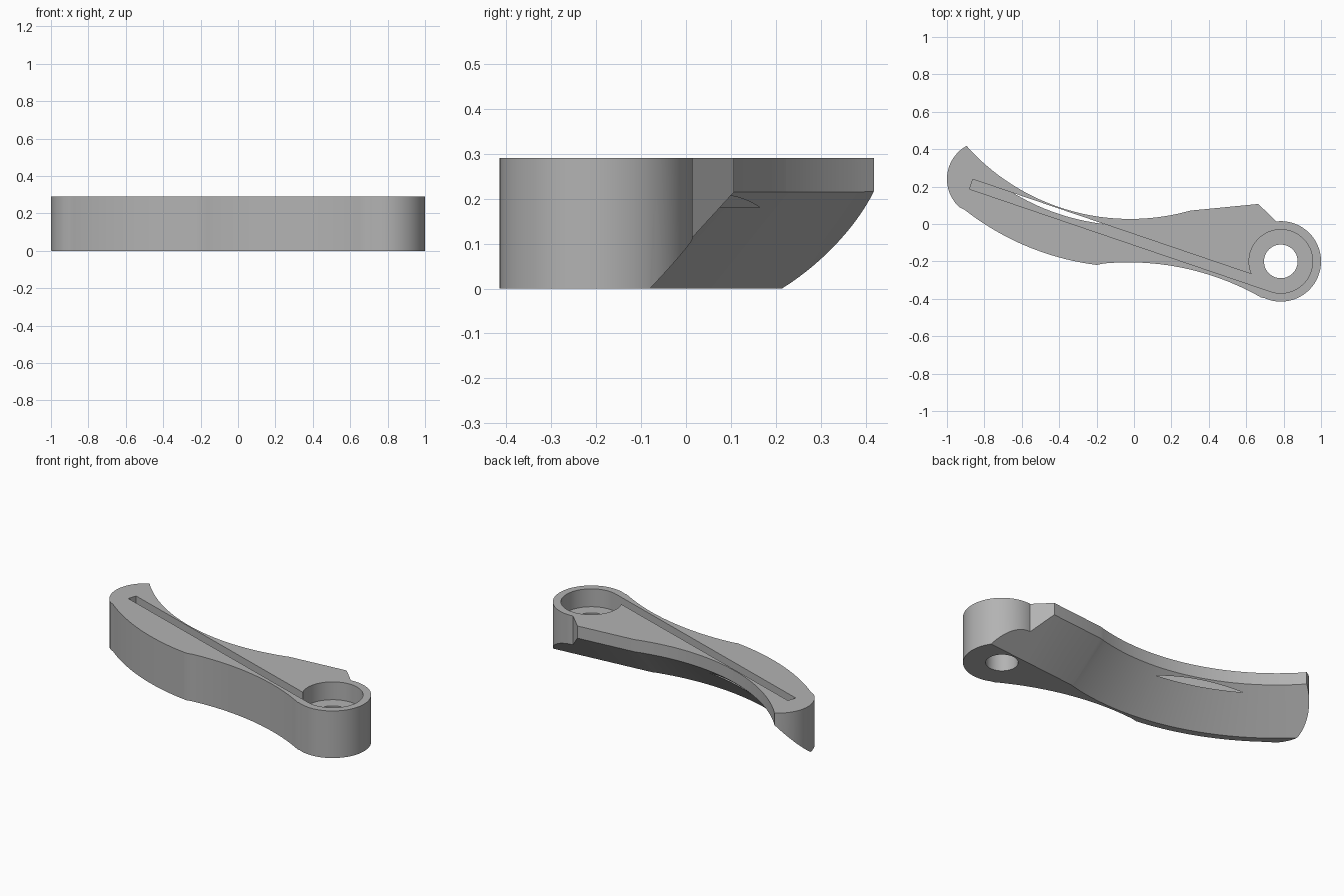
import bpy
import bmesh
from math import radians, cos, sin
from mathutils import Vector

if "Cube" in bpy.data.objects:
    bpy.data.objects.remove(bpy.data.objects["Cube"], do_unlink=True)

HEIGHT = 0.29
LIP = 0.215          # lower edge of the upright back face
FLOOR = 0.18         # depth of the groove and bearing seat
OVERLAP = 0.02
BOSS = Vector((0.785, -0.2))
BEND = Vector((-0.02, 1.205))


def arc(center, radius, start, end, steps=24):
    """Points on an arc, angles in degrees."""
    angles = [radians(start + (end - start) * i / steps) for i in range(steps + 1)]
    return [center + radius * Vector((cos(a), sin(a))) for a in angles]


def make_object(name, bm):
    bmesh.ops.remove_doubles(bm, verts=bm.verts, dist=0.0005)
    bmesh.ops.recalc_face_normals(bm, faces=bm.faces)
    mesh = bpy.data.meshes.new(name)
    bm.to_mesh(mesh)
    bm.free()
    obj = bpy.data.objects.new(name, mesh)
    bpy.context.collection.objects.link(obj)
    return obj


def prism(name, outline, bottom, top):
    """Extrude a flat outline between two heights."""
    bm = bmesh.new()
    face = bm.faces.new([bm.verts.new((p.x, p.y, bottom)) for p in outline])
    extruded = bmesh.ops.extrude_face_region(bm, geom=[face])["geom"]
    moved = [v for v in extruded if isinstance(v, bmesh.types.BMVert)]
    bmesh.ops.translate(bm, verts=moved, vec=(0, 0, top - bottom))
    return make_object(name, bm)


def sweep(name, path, section):
    """Sweep an (inward offset, height) section along a plan path."""
    bm = bmesh.new()
    rings = []
    for i, p in enumerate(path):
        along = (path[min(i + 1, len(path) - 1)] - path[max(i - 1, 0)]).normalized()
        inward = Vector((along.y, -along.x))
        spots = [(p + inward * offset, z) for offset, z in section]
        rings.append([bm.verts.new((q.x, q.y, z)) for q, z in spots])
    count = len(section)
    for a, b in zip(rings, rings[1:]):
        for j in range(count):
            k = (j + 1) % count
            bm.faces.new((a[j], a[k], b[k], b[j]))
    bm.faces.new(rings[0])
    bm.faces.new(rings[-1])
    return make_object(name, bm)


# Lever body: rounded tip, two front curves, round boss, concave back
heel = Vector((0.665, 0.107))
back = arc(BEND, 1.178, 222.2, 285.8, 40)
outline = arc(Vector((-0.797, 0.24)), 0.203, 118.9, 227)
outline += arc(BEND, 1.435, 230.6, 262.8)[1:]
outline += arc(Vector((-0.03, -1.64)), 1.435, 96.8, 60.3)[1:]
outline += arc(BOSS, 0.215, -119.2, 96.6, 48)[1:]
outline += [heel] + back[:0:-1]
lever = prism("lever_arm", outline, 0, HEIGHT)

# Sloped underside along the back edge, run past both ends
run_out = heel + (heel - back[-1])
lead_in = arc(BEND, 1.178, 202, 222.2, 8)[:-1]
section = [(-OVERLAP, LIP + OVERLAP), (LIP + OVERLAP, -OVERLAP), (-OVERLAP, -OVERLAP)]
undercut = sweep("undercut_cutter", lead_in + back + [heel, run_out], section)

# Bearing seat with a straight groove running off its tangent
side = Vector((cos(radians(251.2)), sin(radians(251.2))))
away = Vector((side.y, -side.x))
seat = arc(BOSS, 0.17, 203.8, -108.8, 56)
seat += [BOSS + side * 0.17 + away * 1.7, BOSS + side * 0.115 + away * 1.7]
groove = prism("groove_cutter", seat, FLOOR, HEIGHT + OVERLAP)

# Pivot hole
hole = prism("hole_cutter", arc(BOSS, 0.09, 0, 360, 48)[:-1], -OVERLAP, HEIGHT)

# Cut the body, then drop the cutters
cutters = [undercut, groove, hole]
for cutter in cutters:
    cutter.hide_render = True
    cut = lever.modifiers.new(cutter.name, "BOOLEAN")
    cut.operation = "DIFFERENCE"
    cut.solver = "EXACT"
    cut.object = cutter
bpy.context.view_layer.update()
evaluated = lever.evaluated_get(bpy.context.evaluated_depsgraph_get())
finished = bpy.data.meshes.new_from_object(evaluated)
lever.modifiers.clear()
lever.data = finished
for cutter in cutters:
    bpy.data.objects.remove(cutter, do_unlink=True)

# Plain grey finish
grey = bpy.data.materials.new("plain_grey")
grey.use_nodes = True
colour = (0.45, 0.45, 0.45, 1)
grey.diffuse_color = colour
grey.node_tree.nodes["Principled BSDF"].inputs["Base Color"].default_value = colour
lever.data.materials.clear()
lever.data.materials.append(grey)

bpy.ops.object.select_all(action="DESELECT")
lever.select_set(True)
bpy.context.view_layer.objects.active = lever
bpy.ops.object.shade_smooth_by_angle(angle=radians(30))
